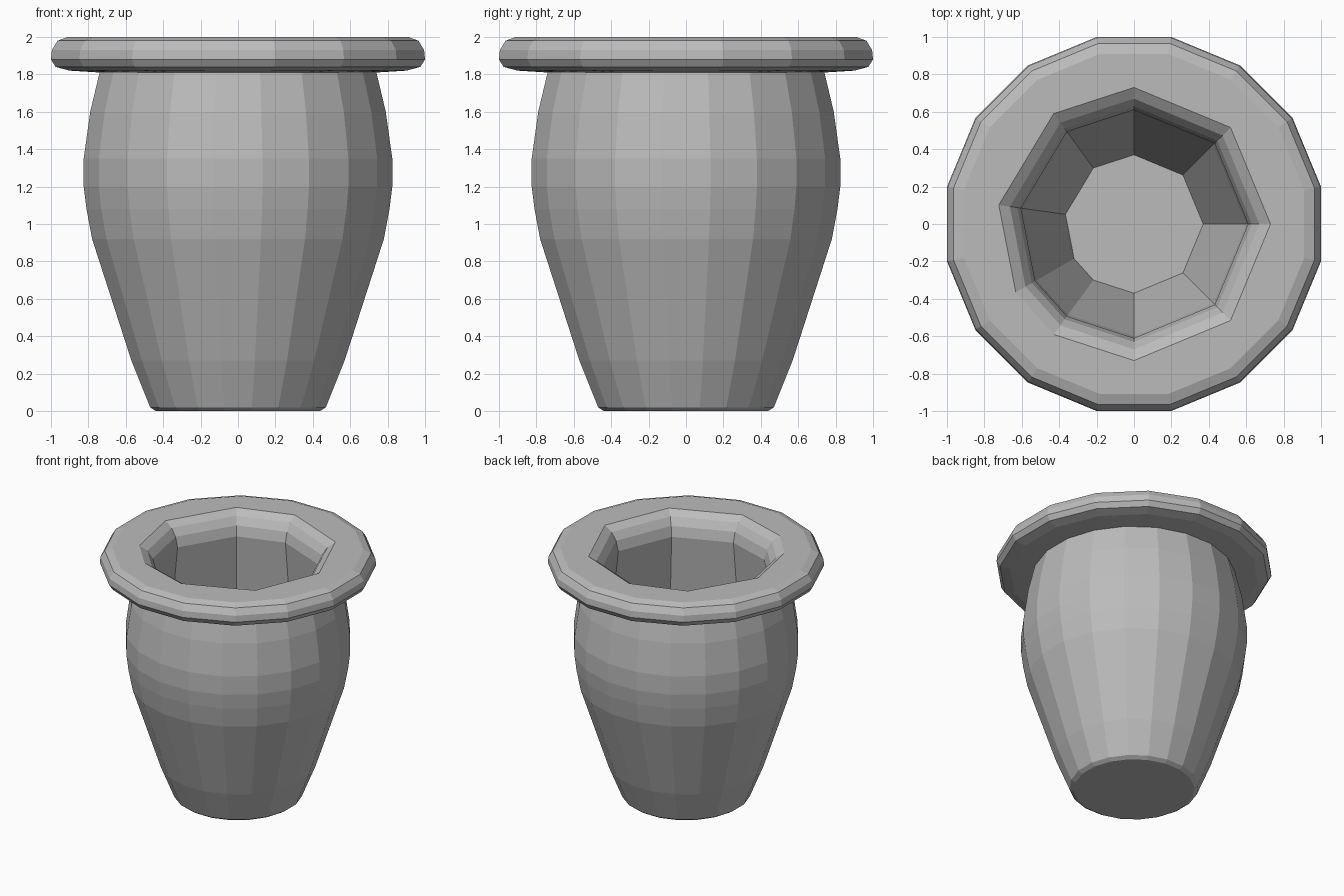
import bpy, bmesh
from math import radians, cos, sin, pi

cube = bpy.data.objects.get("Cube")
if cube:
    bpy.data.objects.remove(cube)

clay = bpy.data.materials.new("grey clay")
clay.use_nodes = True
clay.diffuse_color = (0.5, 0.5, 0.5, 1)
clay.node_tree.nodes["Principled BSDF"].inputs["Base Color"].default_value = (0.5, 0.5, 0.5, 1)


def even(n):
    """Angles of a regular ring with flats on the axes; radius is to the flats."""
    return [360 * (i + 0.5) / n for i in range(n)], 1 / cos(pi / n)


def lathe(bm, profile, angles, scale=1.0):
    """Turn a profile of (radius, height) into rings joined by faces."""
    rings = [[bm.verts.new((r * scale * cos(radians(a)), r * scale * sin(radians(a)), z))
              for a in angles] for r, z in profile]
    n = len(angles)
    for low, high in zip(rings, rings[1:]):
        for i in range(n):
            j = (i + 1) % n
            bm.faces.new((low[i], low[j], high[j], high[i]))
    return rings


def loop_edges(bm, ring):
    edges = []
    for a, b in zip(ring, ring[1:] + ring[:1]):
        edges.append(bm.edges.get((a, b)) or bm.edges.new((a, b)))
    return edges


def join(bm, a, b):
    bmesh.ops.bridge_loops(bm, edges=loop_edges(bm, a) + loop_edges(bm, b))


bm = bmesh.new()

# outer wall with a flat base
angles, scale = even(20)
body = lathe(bm, [(0.44, 0), (0.47, 0.02), (0.57, 0.27), (0.78, 0.92), (0.81, 1.08),
                  (0.825, 1.2), (0.825, 1.35), (0.79, 1.6), (0.74, 1.81)], angles, scale)
bm.faces.new(body[0][::-1])

# thick rounded rim
angles, scale = even(16)
rim = lathe(bm, [(0.9, 1.82), (0.975, 1.84), (1.0, 1.88), (0.995, 1.93),
                 (0.965, 1.98), (0.91, 2.0)], angles, scale)

# uneven nine-sided mouth, hollow and floor
mouth_angles = [0, 45, 90, 126, 172, 210, 234, 270, 315]
mouth = lathe(bm, [(0.73, 2.0), (0.67, 1.96), (0.63, 1.9), (0.61, 1.82), (0.66, 1.35),
                   (0.6, 0.92), (0.37, 0.12)], mouth_angles)
bm.faces.new(mouth[-1])

join(bm, body[-1], rim[0])
join(bm, rim[-1], mouth[0])
bmesh.ops.recalc_face_normals(bm, faces=bm.faces)

mesh = bpy.data.meshes.new("flower_pot")
bm.to_mesh(mesh)
bm.free()
mesh.materials.append(clay)
pot = bpy.data.objects.new("flower_pot", mesh)
bpy.context.collection.objects.link(pot)
